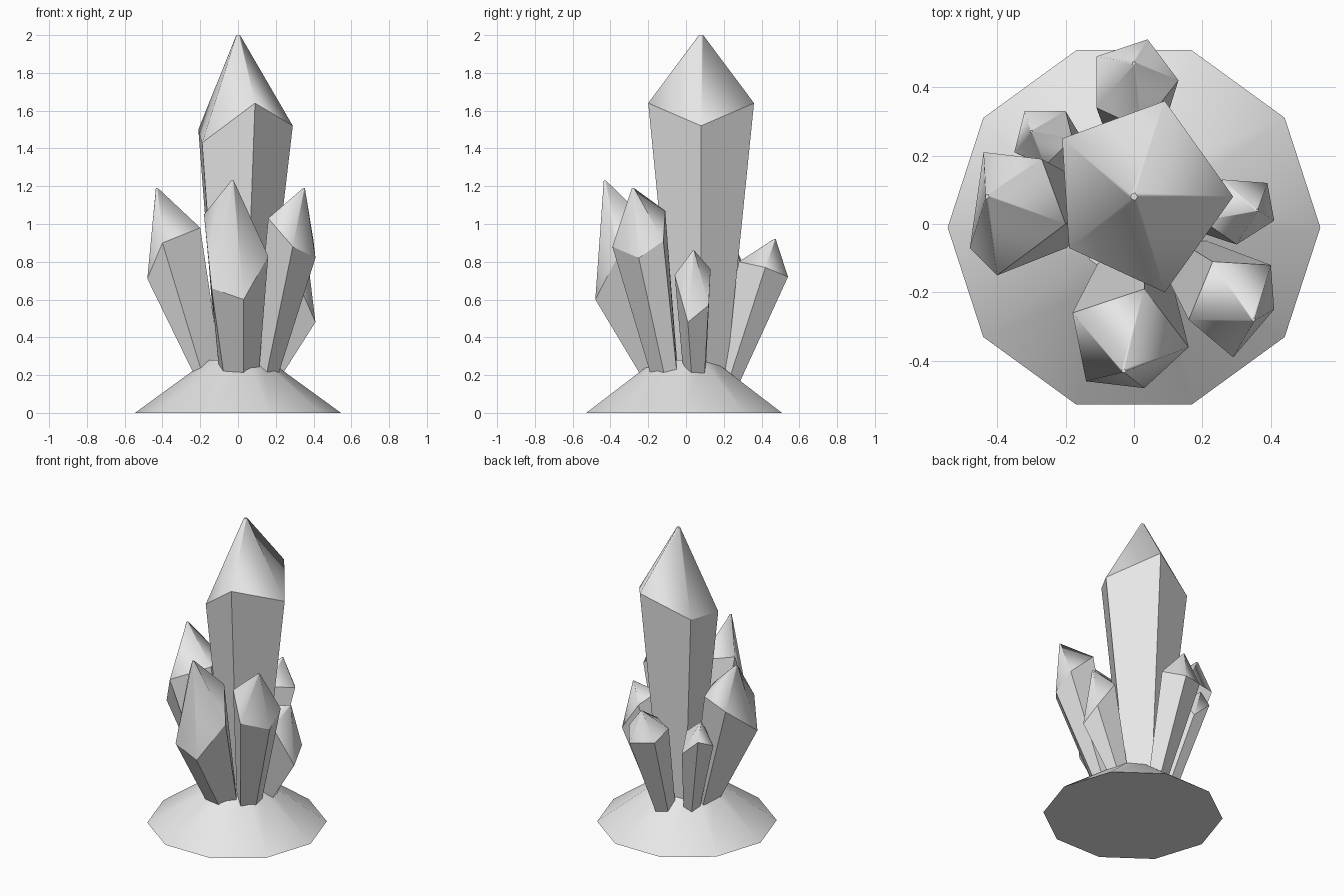
import bpy
import bmesh
from math import cos, sin, tau
from mathutils import Vector

cube = bpy.data.objects.get("Cube")
if cube:
    bpy.data.objects.remove(cube, do_unlink=True)

# One plain stone colour
STONE = (0.8, 0.8, 0.8, 1)
stone = bpy.data.materials.new("stone_grey")
stone.use_nodes = True
stone.diffuse_color = STONE
stone.node_tree.nodes["Principled BSDF"].inputs["Base Color"].default_value = STONE


def loft(name, rings, smooth_bands):
    """Skin a stack of rings, cap both ends, smooth only the chosen bands."""
    bm = bmesh.new()
    loops = [[bm.verts.new(point) for point in ring] for ring in rings]
    for band, (low, high) in enumerate(zip(loops, loops[1:])):
        for i in range(len(low)):
            j = (i + 1) % len(low)
            face = bm.faces.new((low[i], low[j], high[j], high[i]))
            face.smooth = band in smooth_bands
    bm.faces.new(loops[0][::-1])
    bm.faces.new(loops[-1])
    bmesh.ops.recalc_face_normals(bm, faces=bm.faces)
    # Keep every ring edge crisp
    for loop in loops:
        for i, vert in enumerate(loop):
            edge = bm.edges.get((vert, loop[i - 1]))
            edge.smooth = False
    mesh = bpy.data.meshes.new(name)
    bm.to_mesh(mesh)
    bm.free()
    mesh.materials.append(stone)
    obj = bpy.data.objects.new(name, mesh)
    bpy.context.collection.objects.link(obj)
    return obj


def crystal(name, foot, tip, shoulder, taper=0.5):
    """Five-sided crystal: narrow foot, jagged shoulder, nearly sharp tip."""
    foot, tip = Vector(foot), Vector(tip)
    shoulder = [Vector(point) for point in shoulder]
    centre = sum(shoulder, Vector()) / len(shoulder)
    spread = [Vector((p.x - centre.x, p.y - centre.y, 0)) for p in shoulder]
    foot_ring = [foot + offset * taper for offset in spread]
    tip_ring = [tip + offset * 0.04 for offset in spread]
    return loft(name, [foot_ring, shoulder, tip_ring], {1})


# Rock mound: ten-sided truncated cone
def mound_ring(radius, z):
    return [(radius * cos(tau * i / 10), radius * sin(tau * i / 10) - 0.01, z)
            for i in range(10)]


loft("rock_mound", [mound_ring(0.545, 0), mound_ring(0.16, 0.28)], {0})

# Tall central crystal
crystal("main_crystal", (0, 0.08, 0.18), (0, 0.08, 2),
        [(0.29, 0.08, 1.52), (0.09, 0.36, 1.64), (-0.21, 0.25, 1.5),
         (-0.19, -0.07, 1.43), (0.09, -0.2, 1.64)], taper=0.48)

# Smaller crystals leaning outwards around it
crystal("front_crystal", (0, -0.15, 0.18), (-0.03, -0.43, 1.23),
        [(0.16, -0.36, 0.83), (0.03, -0.19, 1), (-0.18, -0.26, 1.05),
         (-0.14, -0.46, 0.66), (0.03, -0.48, 0.6)], taper=0.6)

crystal("right_crystal", (-0.16, 0.03, 0.18), (-0.43, 0.08, 1.19),
        [(-0.2, 0, 0.98), (-0.27, 0.19, 0.98), (-0.44, 0.21, 0.93),
         (-0.48, -0.07, 0.71), (-0.4, -0.15, 0.9)])

crystal("front_left_crystal", (0.15, -0.1, 0.18), (0.35, -0.28, 1.19),
        [(0.4, -0.12, 0.91), (0.23, -0.11, 1.07), (0.16, -0.28, 1.03),
         (0.29, -0.39, 0.88), (0.41, -0.25, 0.82)])

crystal("left_crystal", (0.16, 0.05, 0.18), (0.36, 0.04, 0.86),
        [(0.41, 0.01, 0.48), (0.39, 0.12, 0.57), (0.26, 0.13, 0.76),
         (0.2, 0.01, 0.82), (0.3, -0.06, 0.73)], taper=0.6)

crystal("back_crystal", (0, 0.22, 0.16), (0, 0.47, 0.92),
        [(0.13, 0.42, 0.77), (0.04, 0.54, 0.72), (-0.11, 0.49, 0.74),
         (-0.11, 0.34, 0.78), (0.02, 0.28, 0.8)])

crystal("back_right_crystal", (-0.15, 0.16, 0.18), (-0.3, 0.27, 0.85),
        [(-0.18, 0.25, 0.75), (-0.2, 0.33, 0.63), (-0.32, 0.33, 0.74),
         (-0.35, 0.21, 0.68), (-0.26, 0.17, 0.76)])
